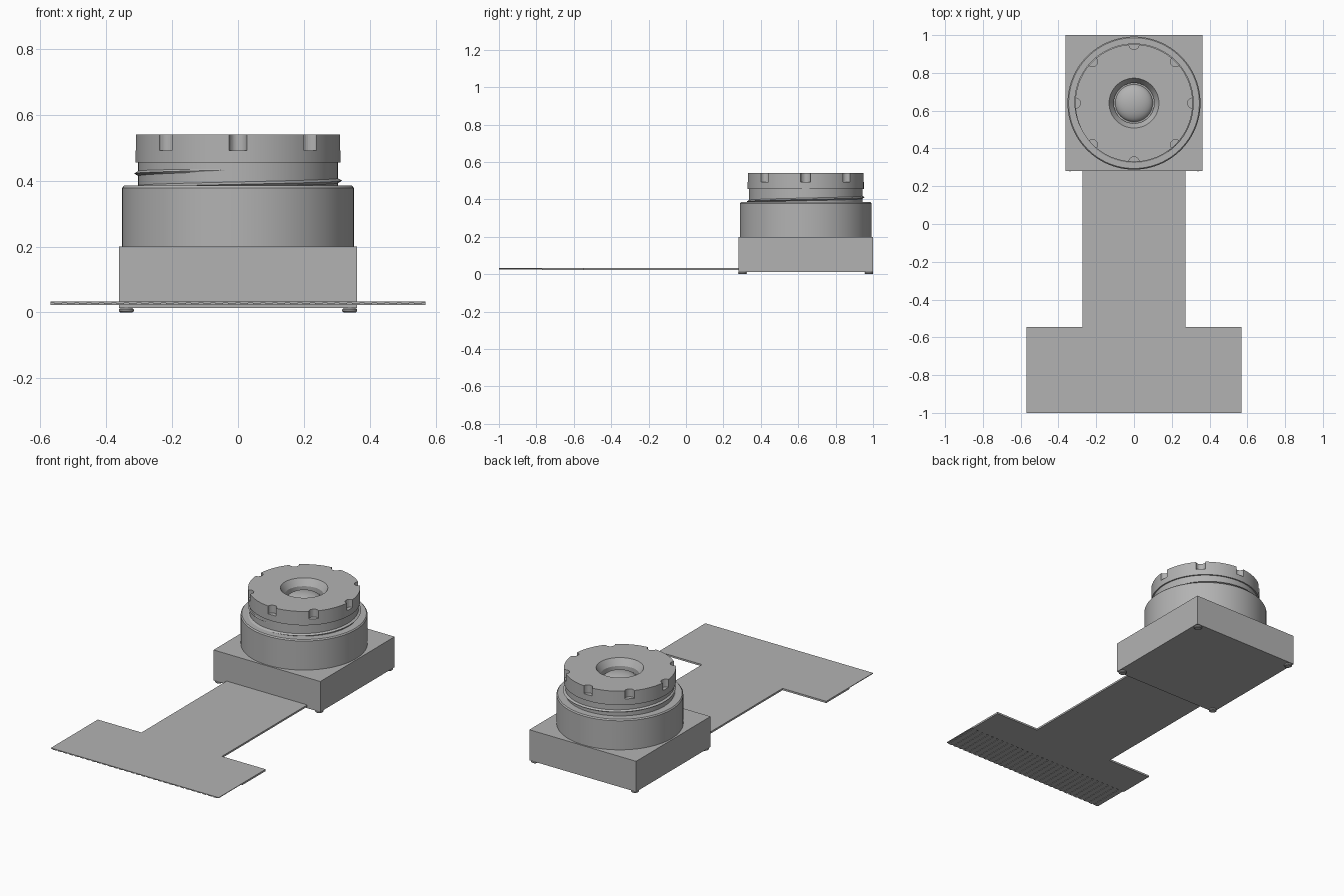
import bpy, bmesh, math
from mathutils import Matrix, Vector

if "Cube" in bpy.data.objects:
    bpy.data.objects.remove(bpy.data.objects["Cube"])

grey = bpy.data.materials.new("plain grey")
grey.use_nodes = True
colour = (0.45, 0.45, 0.45, 1)
grey.diffuse_color = colour
grey.node_tree.nodes["Principled BSDF"].inputs["Base Color"].default_value = colour

CY = 0.64  # lens axis


def finish(name, bm, smooth=False):
    bmesh.ops.recalc_face_normals(bm, faces=bm.faces)
    mesh = bpy.data.meshes.new(name)
    bm.to_mesh(mesh)
    bm.free()
    obj = bpy.data.objects.new(name, mesh)
    bpy.context.collection.objects.link(obj)
    mesh.materials.append(grey)
    if smooth:
        shade(obj)
    return obj


def shade(obj):
    bpy.ops.object.select_all(action='DESELECT')
    obj.select_set(True)
    bpy.context.view_layer.objects.active = obj
    bpy.ops.object.shade_smooth_by_angle(angle=math.radians(30))


def add_box(bm, x0, x1, y0, y1, z0, z1):
    size = Matrix.Diagonal((x1 - x0, y1 - y0, z1 - z0, 1))
    move = Matrix.Translation(((x0 + x1) / 2, (y0 + y1) / 2, (z0 + z1) / 2))
    bmesh.ops.create_cube(bm, size=1, matrix=move @ size)


def lathe(name, profile, x=0, y=CY, steps=64):
    """Spin a radius/height profile about a vertical axis."""
    bm = bmesh.new()
    verts = [bm.verts.new((x + r, y, z)) for r, z in profile]
    edges = [bm.edges.new(pair) for pair in zip(verts, verts[1:])]
    bmesh.ops.spin(bm, geom=verts + edges, cent=(x, y, 0), axis=(0, 0, 1),
                   angle=math.tau, steps=steps)
    bmesh.ops.remove_doubles(bm, verts=bm.verts, dist=1e-5)
    return finish(name, bm, True)


# Sensor housing
bm = bmesh.new()
add_box(bm, -0.362, 0.362, CY - 0.36, CY + 0.36, 0.013, 0.2)
finish("housing", bm)

# Corner feet
for sx, side in ((-1, "right"), (1, "left")):
    for sy, end in ((-1, "front"), (1, "back")):
        lathe(f"foot_{end}_{side}",
              [(0, 0), (0.018, 0), (0.023, 0.004), (0.023, 0.009), (0.018, 0.013), (0.018, 0.02), (0, 0.02)],
              sx * 0.339, CY + sy * 0.338, 24)

# Lens holder and threaded neck
lathe("holder", [(0, 0.19), (0.352, 0.19), (0.352, 0.378), (0.346, 0.385), (0, 0.385)], steps=96)
lathe("neck", [(0, 0.38), (0.303, 0.38), (0.303, 0.46), (0, 0.46)], steps=96)

# Lens head with a countersunk opening and notched rim
head = lathe("lens_head", [(0, 0.455), (0.311, 0.455), (0.311, 0.54), (0.132, 0.54),
                           (0.107, 0.5), (0.107, 0.47), (0, 0.47)], steps=96)
bm = bmesh.new()
for i in range(8):
    a = i * math.tau / 8
    spot = Vector((0.311 * math.cos(a), CY + 0.311 * math.sin(a), 0.54))
    bmesh.ops.create_cone(bm, cap_ends=True, segments=24, radius1=0.027, radius2=0.027,
                          depth=0.096, matrix=Matrix.Translation(spot))
cutter = finish("notch_cutter", bm)
cutter.hide_render = True
cut = head.modifiers.new("notches", 'BOOLEAN')
cut.operation = 'DIFFERENCE'
cut.solver = 'EXACT'
cut.object = cutter
bpy.context.view_layer.objects.active = head
bpy.ops.object.modifier_apply(modifier=cut.name)
bpy.data.objects.remove(cutter)
shade(head)

# Domed front lens
dome = [(0.1 * math.cos(t), 0.465 + 0.045 * math.sin(t))
        for t in (i * math.pi / 20 for i in range(11))]
lathe("lens", dome, steps=48)

# Screw thread: a triangular ridge swept along a helix that fades out at the end
bm = bmesh.new()
rings = []
count = 160
for i in range(count + 1):
    f = i / count
    a = -math.pi / 2 - (1 - f) * 1.3 * math.tau
    z = 0.433 - (1 - f) * 1.3 * 0.044
    tip = 0.316 - 0.014 * max(0, (f - 0.8) / 0.2)
    rings.append([bm.verts.new((r * math.cos(a), CY + r * math.sin(a), z + dz))
                  for r, dz in ((0.3, -0.009), (tip, 0), (0.3, 0.009))])
for low, high in zip(rings, rings[1:]):
    for k in range(3):
        n = (k + 1) % 3
        bm.faces.new((low[k], low[n], high[n], high[k]))
bm.faces.new(rings[0])
bm.faces.new(rings[-1])
finish("thread", bm, True)

# Flat ribbon cable: a T outline, with a thinner tip
bm = bmesh.new()
half = [(0.273, CY - 0.35), (0.273, -0.545), (0.569, -0.545), (0.569, -0.77)]
outline = half + [(-x, y) for x, y in reversed(half)]
face = bm.faces.new([bm.verts.new((x, y, 0.022)) for x, y in outline])
top = bmesh.ops.extrude_face_region(bm, geom=[face])
bmesh.ops.translate(bm, vec=(0, 0, 0.011),
                    verts=[v for v in top["geom"] if isinstance(v, bmesh.types.BMVert)])
finish("ribbon", bm)

bm = bmesh.new()
add_box(bm, -0.569, 0.569, -1, -0.77, 0.029, 0.033)
finish("ribbon_tip", bm)

# Contact strips under the tip
bm = bmesh.new()
strips = 30
pitch = 1.13 / strips
for i in range(strips):
    x = (i + 0.5 - strips / 2) * pitch
    add_box(bm, x - pitch * 0.3, x + pitch * 0.3, -1, -0.77, 0.026, 0.0295)
finish("contacts", bm)
